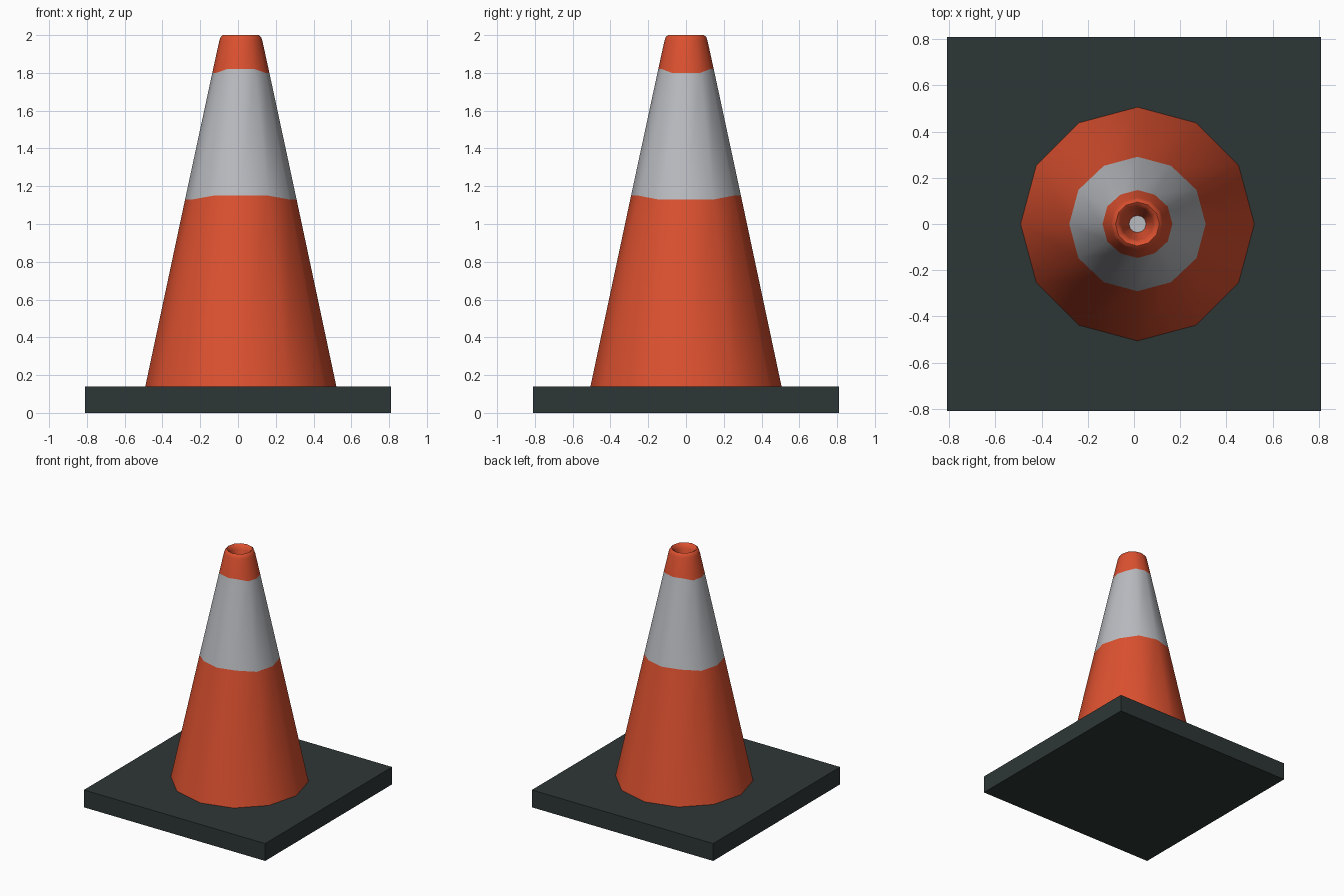
import bpy, bmesh, math

if "Cube" in bpy.data.objects:
    bpy.data.objects.remove(bpy.data.objects["Cube"])

SIDES, CX = 12, 0.015   # cone sits slightly off the base centre


def material(name, rgb):
    m = bpy.data.materials.new(name)
    m.diffuse_color = (*rgb, 1)
    m.use_nodes = True
    m.node_tree.nodes["Principled BSDF"].inputs["Base Color"].default_value = m.diffuse_color
    return m


orange = material("orange plastic", (0.72, 0.082, 0.029))
grey = material("reflective grey", (0.49, 0.50, 0.53))
dark = material("dark rubber", (0.027, 0.038, 0.037))


def add_object(name, bm, mats):
    bmesh.ops.recalc_face_normals(bm, faces=bm.faces)
    me = bpy.data.meshes.new(name)
    bm.to_mesh(me)
    bm.free()
    for m in mats:
        me.materials.append(m)
    ob = bpy.data.objects.new(name, me)
    bpy.context.collection.objects.link(ob)
    return ob


# Square rubber base
bm = bmesh.new()
bmesh.ops.create_cube(bm, size=1)
for v in bm.verts:
    v.co = (v.co.x * 1.62, v.co.y * 1.62, (v.co.z + 0.5) * 0.14)
add_object("base", bm, [dark])

# Cone profile: radius, height, stripe-edge wobble, material of the band above
profile = [(0.506, 0.139, 0, 0), (0.293, 1.14, 0.01, 1), (0.149, 1.81, 0.01, 0),
           (0.114, 1.97, 0, 0), (0.107, 1.99, 0, 0), (0.095, 2.0, 0, 0),
           (0.08, 1.99, 0, 0), (0.07, 1.96, 0, 0), (0.037, 1.81, 0, 1)]
bm = bmesh.new()
rings = []
for r, z, wobble, _ in profile:
    ring = []
    for i in range(SIDES):
        a = math.tau * i / SIDES
        dz = wobble if abs(math.sin(a)) > 0.8 else -wobble
        rr = r - dz * 0.213     # stay on the cone slope
        ring.append(bm.verts.new((CX + rr * math.cos(a), rr * math.sin(a), z + dz)))
    rings.append(ring)
for k in range(len(rings) - 1):
    for i in range(SIDES):
        j = (i + 1) % SIDES
        f = bm.faces.new((rings[k][i], rings[k][j], rings[k + 1][j], rings[k + 1][i]))
        f.material_index = profile[k][3]
# Floor of the hole and closed underside
bm.faces.new(rings[-1]).material_index = 1
bm.faces.new(rings[0])
cone = add_object("cone", bm, [orange, grey])

# Soft shading around the cone
bpy.context.view_layer.objects.active = cone
cone.select_set(True)
bpy.ops.object.shade_smooth_by_angle(angle=math.radians(50))
